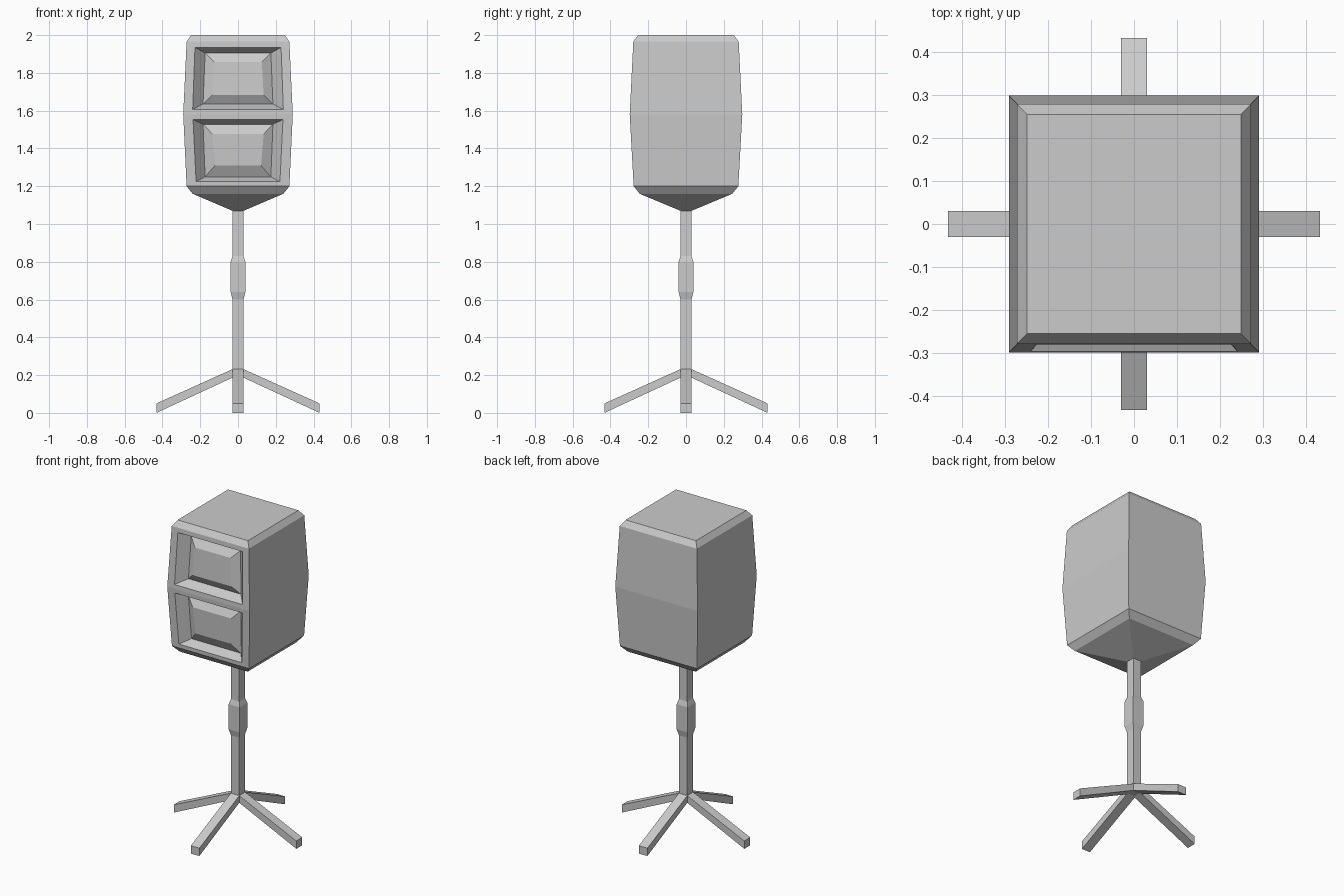
import bpy, bmesh

if "Cube" in bpy.data.objects:
    bpy.data.objects.remove(bpy.data.objects["Cube"])


def finish(bm, name):
    bmesh.ops.recalc_face_normals(bm, faces=bm.faces[:])
    mesh = bpy.data.meshes.new(name)
    bm.to_mesh(mesh)
    bm.free()
    obj = bpy.data.objects.new(name, mesh)
    bpy.context.collection.objects.link(obj)
    return obj


def square_loft(profile):
    """Stack rectangular rings (z, half_x, half_y), capped at both ends.
    Returns the bmesh and the front face of every level."""
    bm = bmesh.new()
    rings = [[bm.verts.new((sx * hx, sy * hy, z))
              for sx, sy in ((-1, -1), (1, -1), (1, 1), (-1, 1))]
             for z, hx, hy in profile]
    fronts = []
    for a, b in zip(rings, rings[1:]):
        for i in range(4):
            j = (i + 1) % 4
            f = bm.faces.new((a[i], a[j], b[j], b[i]))
            if i == 0:
                fronts.append(f)
    bm.faces.new(rings[0][::-1])
    bm.faces.new(rings[-1])
    return bm, fronts


def step_inset(bm, face, z0, hx0, z1, hx1, front_y, depth):
    """Inset a front face to a given trapezoid at a depth behind the baffle."""
    mid = face.calc_center_median().z
    bmesh.ops.inset_individual(bm, faces=[face], thickness=0.005)
    for v in face.verts:
        z, hx = (z1, hx1) if v.co.z > mid else (z0, hx0)
        v.co = (hx if v.co.x > 0 else -hx, front_y(z) + depth, z)


# Cabinet: bulging box with bevelled rims and a tapered underside
bm, fronts = square_loft([
    (1.07, 0.03, 0.03), (1.16, 0.24, 0.245), (1.20, 0.272, 0.277),
    (1.58, 0.29, 0.298), (1.965, 0.272, 0.279), (2.0, 0.248, 0.254)])


def upper_y(z):
    return -0.298 + 0.019 * (z - 1.58) / 0.385


def lower_y(z):
    return -0.298 + 0.021 * (1.58 - z) / 0.38


# Two recessed openings, each with a raised panel inside
bm.normal_update()
for face, fy, steps in (
    (fronts[3], upper_y, [(1.607, 0.24, 1.935, 0.228, 0),
                          (1.635, 0.185, 1.905, 0.174, 0.06),
                          (1.682, 0.136, 1.857, 0.126, 0.03)]),
    (fronts[2], lower_y, [(1.225, 0.222, 1.553, 0.238, 0),
                          (1.25, 0.174, 1.528, 0.185, 0.06),
                          (1.31, 0.122, 1.477, 0.136, 0.03)])):
    for z0, h0, z1, h1, depth in steps:
        step_inset(bm, face, z0, h0, z1, h1, fy, depth)
finish(bm, "speaker_cabinet")

# Square pole with a thicker collar
bm, _ = square_loft([(z, h, h) for z, h in (
    (0.19, 0.029), (0.60, 0.029), (0.64, 0.039), (0.80, 0.039),
    (0.83, 0.029), (1.08, 0.028))])
finish(bm, "stand_pole")

# Four sloping legs
for n, (ux, uy) in enumerate(((1, 0), (0, 1), (-1, 0), (0, -1))):
    bm = bmesh.new()
    side = [(0.0, 0.20), (0.432, 0.005), (0.432, 0.05), (0.028, 0.232), (0.0, 0.232)]
    pair = [[bm.verts.new((ux * r - uy * w, uy * r + ux * w, z)) for r, z in side]
            for w in (-0.03, 0.03)]
    bm.faces.new(pair[0])
    bm.faces.new(pair[1][::-1])
    for i in range(len(side)):
        j = (i + 1) % len(side)
        bm.faces.new((pair[0][i], pair[1][i], pair[1][j], pair[0][j]))
    leg = finish(bm, f"stand_leg_{n + 1}")
    # feet touch the ground
    for v in leg.data.vertices:
        if v.co.z < 0.01:
            v.co.z = 0.0
